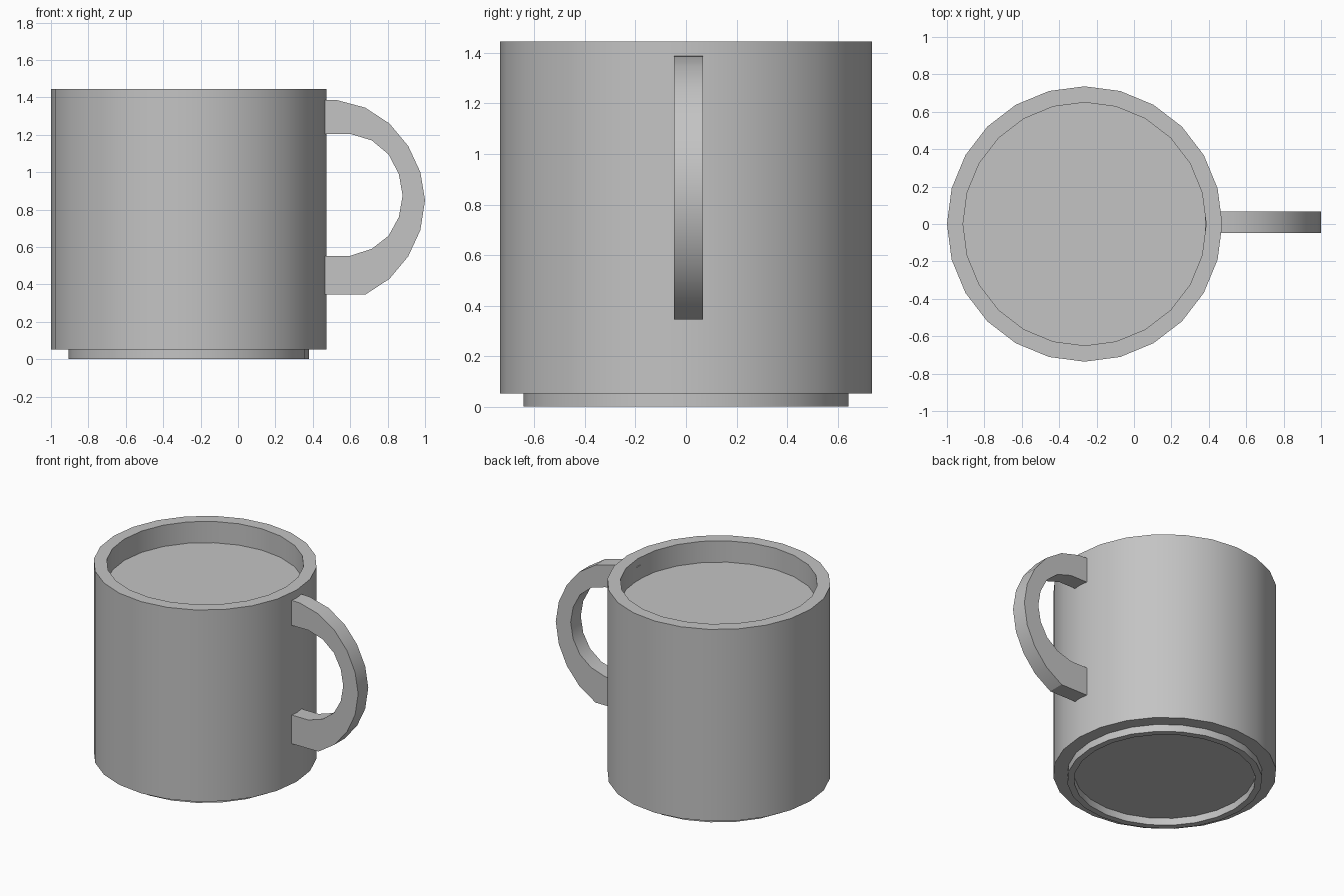
import bpy, bmesh, math

cube = bpy.data.objects.get("Cube")
if cube:
    bpy.data.objects.remove(cube)

SIDES = 24
CENTRE_X = -0.264
OUTER = 0.736
INNER = 0.65

grey = bpy.data.materials.new("light grey ceramic")
grey.use_nodes = True
colour = (0.55, 0.55, 0.55, 1)
grey.diffuse_color = colour
grey.node_tree.nodes["Principled BSDF"].inputs["Base Color"].default_value = colour


def finish(name, bm):
    bmesh.ops.recalc_face_normals(bm, faces=bm.faces)
    mesh = bpy.data.meshes.new(name)
    bm.to_mesh(mesh)
    bm.free()
    mesh.materials.append(grey)
    obj = bpy.data.objects.new(name, mesh)
    bpy.context.collection.objects.link(obj)
    bpy.ops.object.select_all(action='DESELECT')
    obj.select_set(True)
    bpy.context.view_layer.objects.active = obj
    bpy.ops.object.shade_smooth_by_angle(angle=math.radians(30))
    return obj


def lathe(name, profile, closed=False):
    """Spin (radius, height) points round the mug's axis; cap open ends."""
    bm = bmesh.new()
    rings = []
    for r, z in profile:
        angles = [math.tau * i / SIDES for i in range(SIDES)]
        rings.append([bm.verts.new((CENTRE_X + r * math.cos(a), r * math.sin(a), z))
                      for a in angles])
    pairs = list(zip(rings, rings[1:]))
    if closed:
        pairs.append((rings[-1], rings[0]))
    else:
        bm.faces.new(rings[0])
        bm.faces.new(rings[-1])
    for low, high in pairs:
        for i in range(SIDES):
            j = (i + 1) % SIDES
            bm.faces.new((low[i], low[j], high[j], high[i]))
    return finish(name, bm)


# Body with the drink surface sunk inside it
lathe("mug_body", [(OUTER, 0.052), (OUTER, 1.345), (INNER, 1.345), (INNER, 1.29)])

# Rim band and hollow foot ring
lathe("rim", [(OUTER, 1.345), (OUTER, 1.445), (INNER, 1.445), (INNER, 1.345)], True)
lathe("foot_ring", [(0.643, 0), (0.643, 0.052), (0.598, 0.052), (0.598, 0)], True)

# Handle: flat D-shaped outline extruded sideways
outer = [(0.38, 1.39), (0.53, 1.385), (0.68, 1.345), (0.81, 1.26), (0.91, 1.14),
         (0.975, 1.0), (1.0, 0.85), (0.975, 0.69), (0.91, 0.55), (0.81, 0.43),
         (0.68, 0.345), (0.38, 0.345)]
inner = [(0.38, 1.205), (0.6, 1.205), (0.715, 1.17), (0.805, 1.095), (0.86, 0.99),
         (0.88, 0.875), (0.86, 0.76), (0.805, 0.66), (0.715, 0.59), (0.6, 0.553),
         (0.38, 0.553)]
bm = bmesh.new()
outline = bm.faces.new([bm.verts.new((x, -0.048, z)) for x, z in outer + inner[::-1]])
result = bmesh.ops.extrude_face_region(bm, geom=[outline])
bmesh.ops.translate(bm, vec=(0, 0.116, 0),
                    verts=[v for v in result["geom"] if isinstance(v, bmesh.types.BMVert)])
finish("handle", bm)
